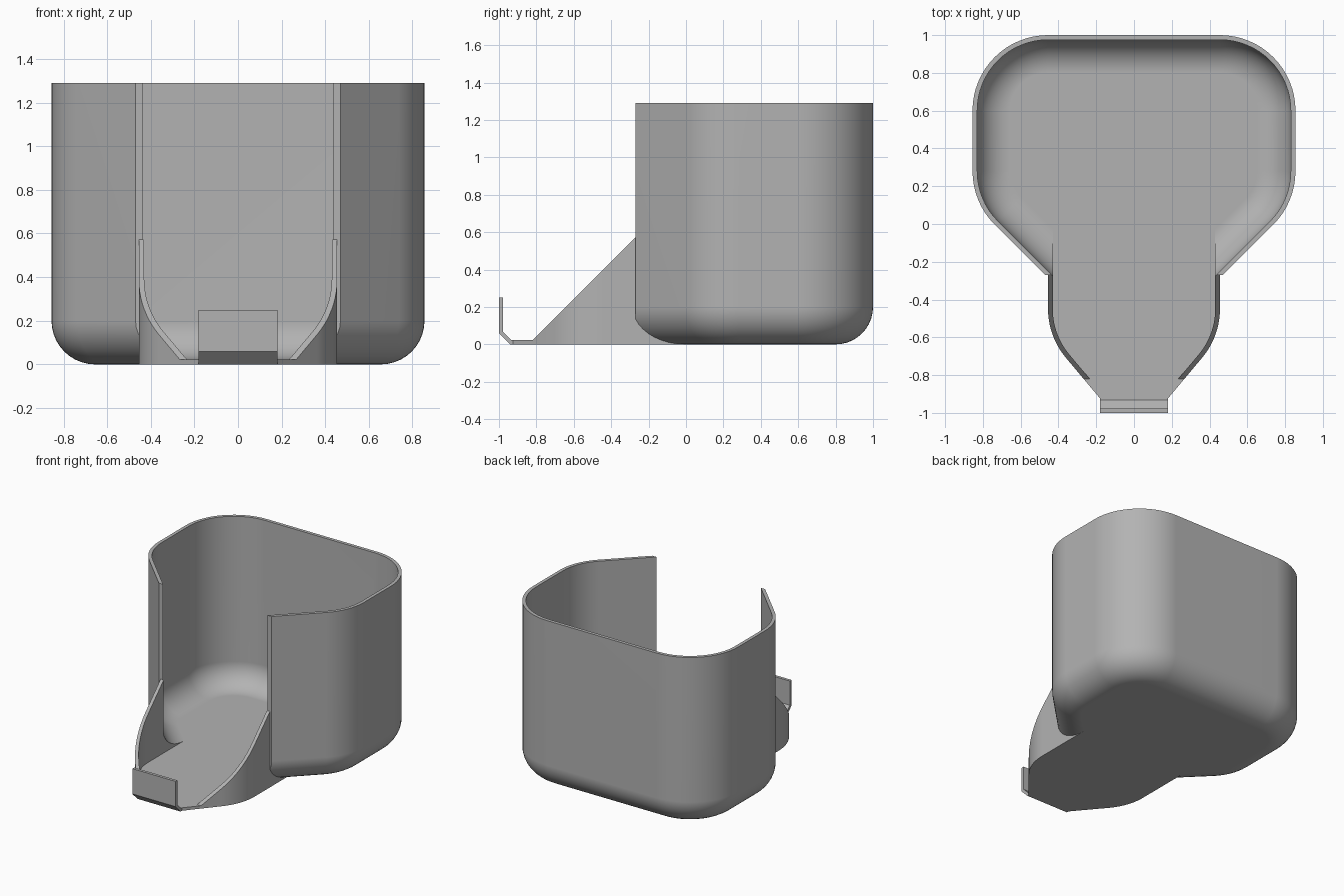
import bpy, bmesh, math
from mathutils import Vector

if "Cube" in bpy.data.objects:
    bpy.data.objects.remove(bpy.data.objects["Cube"])

T, FLOOR, HEIGHT, R = 0.025, 0.022, 1.29, 0.40
grey = bpy.data.materials.new("plain_grey")
grey.diffuse_color = (0.45, 0.45, 0.45, 1)
grey.use_nodes = True
grey.node_tree.nodes["Principled BSDF"].inputs["Base Color"].default_value = grey.diffuse_color


def make_object(name, bm):
    bmesh.ops.recalc_face_normals(bm, faces=bm.faces)
    me = bpy.data.meshes.new(name)
    bm.to_mesh(me)
    bm.free()
    me.materials.append(grey)
    ob = bpy.data.objects.new(name, me)
    bpy.context.collection.objects.link(ob)
    return ob


def loft(name, rings):
    """Skin equal-length closed rings and cap both ends."""
    bm = bmesh.new()
    vs = [[bm.verts.new(p) for p in ring] for ring in rings]
    n = len(vs[0])
    for a, b in zip(vs, vs[1:]):
        for i in range(n):
            j = (i + 1) % n
            bm.faces.new((a[i], a[j], b[j], b[i]))
    bm.faces.new(vs[0][::-1])
    bm.faces.new(vs[-1])
    return make_object(name, bm)


def arc(cx, cy, r, a0, a1, n):
    angles = [math.radians(a0 + (a1 - a0) * i / n) for i in range(n + 1)]
    return [(cx + r * math.cos(a), cy + r * math.sin(a)) for a in angles]


def mirrored(half):
    return half + [(-x, y) for x, y in reversed(half)]


def bin_outline(d, front):
    """Rounded hopper plan, inset by d, with 45 degree front flanks."""
    half = [(0.74 + front - d * math.sqrt(2), front)]
    half += arc(0.455, 0.28, R - d, -45, 0, 8)
    half += arc(0.455, 0.60, R - d, 0, 90, 16)
    return mirrored(half)


def bin_solid(name, inset, front, z0, z1):
    """Hopper volume with a rounded bottom edge."""
    r, n, rings = 0.2 - inset, 10, []
    for i in range(n + 1):
        a = math.pi / 2 * i / n
        d, z = inset + r * (1 - math.sin(a)), z0 + r * (1 - math.cos(a))
        rings.append([(x, y, z) for x, y in bin_outline(d, front)])
    rings.append([(x, y, z1) for x, y in bin_outline(inset, front)])
    return loft(name, rings)


def chute_solid(name, d, z0, z1, tip):
    """Chute volume tapering towards its tip, inset by d."""
    a = math.radians(-40)
    side = arc(0.055, -0.45, R - d, -40, 0, 10)
    x0, y0 = side[0]
    y = -0.925 - tip
    x = x0 + (y - y0) * math.tan(-a)
    half = [(x, y)] + side + [(0.455 - d, 0.1)]
    ring = mirrored(half)
    return loft(name, [[(x, y, z) for x, y in ring] for z in (z0, z1)])


def prism_x(name, profile, w):
    return loft(name, [[(x, y, z) for y, z in profile] for x in (-w, w)])


def boolean(target, tool, op):
    bpy.context.view_layer.objects.active = target
    m = target.modifiers.new("bool", 'BOOLEAN')
    m.operation, m.solver, m.object = op, 'EXACT', tool
    bpy.ops.object.modifier_apply(modifier=m.name)
    bpy.data.objects.remove(tool)


# Chute body, trimmed to its 45 degree sloping walls
chute = chute_solid("chute", 0, 0, 0.9, 0)
boolean(chute, prism_x("slope_cutter", [(-1.3, FLOOR), (-0.82, FLOOR), (0.3, FLOOR + 1.12),
                                        (0.3, 1.6), (-1.3, 1.6)], 1), 'DIFFERENCE')

# Hopper joined to the chute, then hollowed out
hopper = bin_solid("hopper_and_chute", 0, -0.27, 0, HEIGHT)
boolean(hopper, chute, 'UNION')
boolean(hopper, bin_solid("hopper_cavity", T, -0.29, FLOOR, 1.5), 'DIFFERENCE')
boolean(hopper, chute_solid("chute_cavity", T, FLOOR, 1.6, 0.1), 'DIFFERENCE')

# Upturned stop at the tip of the chute
lip = prism_x("front_lip", [(-0.925, 0), (-0.94, 0), (-1.0, 0.06), (-1.0, 0.25),
                            (-0.978, 0.25), (-0.978, 0.068), (-0.932, FLOOR), (-0.925, FLOOR)], 0.18)

# Smooth curves, crisp edges
for ob in (hopper, lip):
    bpy.ops.object.select_all(action='DESELECT')
    ob.select_set(True)
    bpy.context.view_layer.objects.active = ob
    bpy.ops.object.shade_smooth_by_angle(angle=math.radians(25))
    w = ob.modifiers.new("weighted_normals", 'WEIGHTED_NORMAL')
    w.keep_sharp = True
